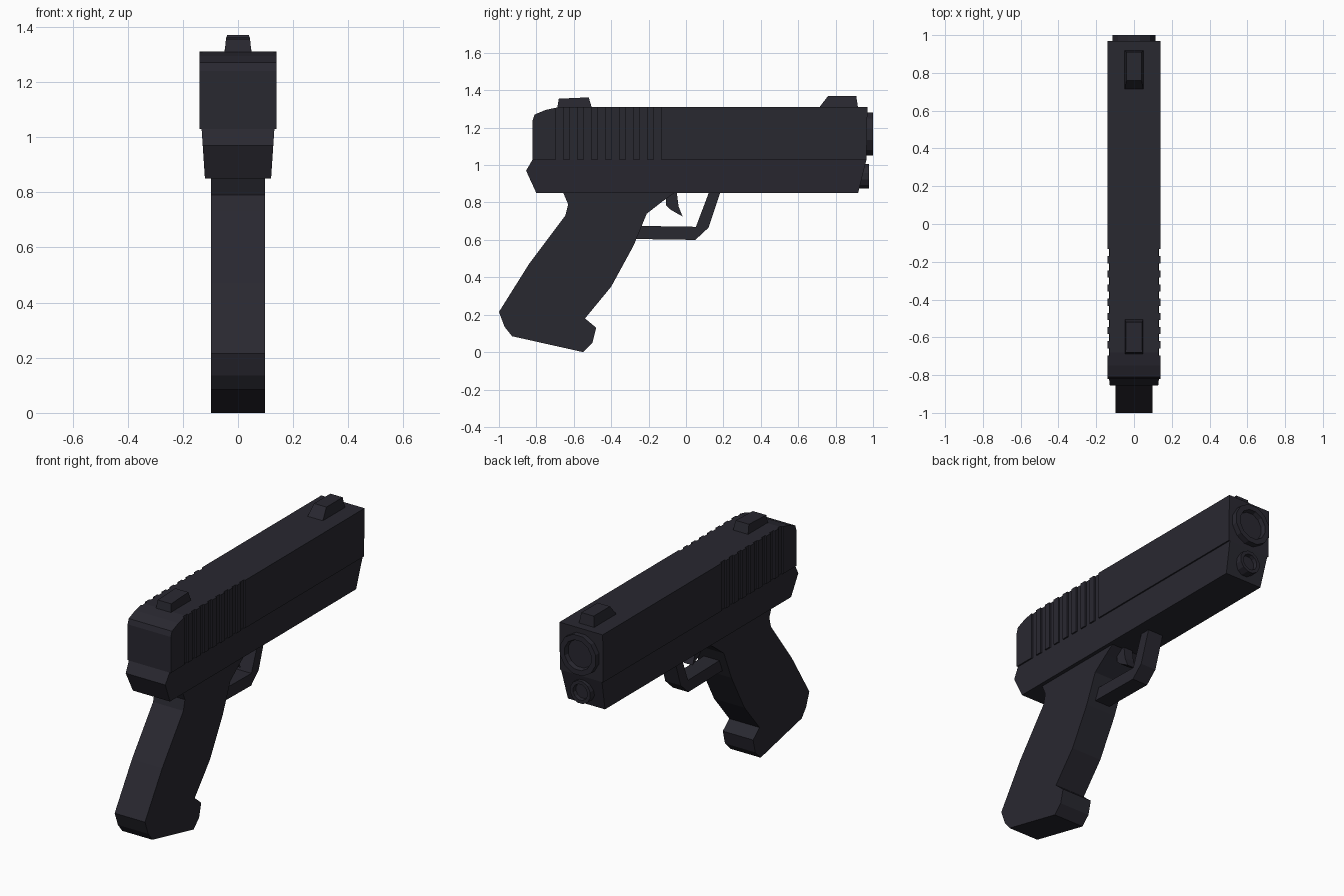
import bpy, bmesh
from math import cos, sin, pi

if "Cube" in bpy.data.objects:
    bpy.data.objects.remove(bpy.data.objects["Cube"])

mat = bpy.data.materials.new("dark_metal")
mat.diffuse_color = (0.022, 0.021, 0.03, 1)
mat.use_nodes = True
mat.node_tree.nodes["Principled BSDF"].inputs["Base Color"].default_value = mat.diffuse_color


def make_object(name, bm):
    bmesh.ops.recalc_face_normals(bm, faces=bm.faces)
    me = bpy.data.meshes.new(name)
    bm.to_mesh(me)
    bm.free()
    ob = bpy.data.objects.new(name, me)
    bpy.context.collection.objects.link(ob)
    me.materials.append(mat)
    return ob


def slab(name, profile, low, high=None):
    """Side profile (y, z) spread across x; half width runs from low (bottom) to high (top)."""
    high = low if high is None else high
    z0 = min(z for _, z in profile)
    z1 = max(z for _, z in profile)
    bm = bmesh.new()
    sides = []
    for s in (-1, 1):
        sides.append([bm.verts.new((s * (low + (high - low) * (z - z0) / (z1 - z0)), y, z))
                      for y, z in profile])
    n = len(profile)
    for side in sides:
        bm.faces.new(side)
    for i in range(n):
        j = (i + 1) % n
        bm.faces.new((sides[0][i], sides[0][j], sides[1][j], sides[1][i]))
    return make_object(name, bm)


def lathe(name, z, rings, n=12):
    """Rings of (radius, y) around a forward axis at height z, capped at both ends."""
    bm = bmesh.new()
    loops = [[bm.verts.new((r * cos(2 * pi * (k + .5) / n), y, z + r * sin(2 * pi * (k + .5) / n)))
              for k in range(n)] for r, y in rings]
    for a, b in zip(loops, loops[1:]):
        for k in range(n):
            m = (k + 1) % n
            bm.faces.new((a[k], a[m], b[m], b[k]))
    bm.faces.new(loops[0])
    bm.faces.new(loops[-1])
    return make_object(name, bm)


# Slide with vertical grip grooves cut into both sides
slide = slab("slide", [(-.82, 1.03), (-.82, 1.24), (-.81, 1.27), (-.75, 1.295), (-.68, 1.31),
                       (.97, 1.31), (.965, 1.03)], .14)
bm = bmesh.new()
for i in range(8):
    y = -.677 + i * .075
    for s in (-1, 1):
        cube = bmesh.ops.create_cube(bm, size=1)["verts"]
        bmesh.ops.scale(bm, verts=cube, vec=(.04, .037, .6))
        bmesh.ops.translate(bm, verts=cube, vec=(s * .15, y, 1.2))
cutter = make_object("groove_cutter", bm)
cutter.hide_render = True
cutter.hide_set(True)
mod = slide.modifiers.new("grooves", "BOOLEAN")
mod.operation = "DIFFERENCE"
mod.object = cutter
mod.solver = "EXACT"

# Tapered lower frame
slab("frame", [(-.80, .85), (-.855, .97), (-.82, 1.03), (.965, 1.03), (.92, .85)], .12, .132)

# Grip with flared toe
slab("grip", [(-.66, .86), (-.63, .79), (-.645, .73), (-.84, .47), (-1.0, .215), (-.97, .135),
              (-.93, .085), (-.55, 0), (-.50, .05), (-.48, .13), (-.54, .18), (-.40, .35),
              (-.28, .57), (-.21, .74), (-.12, .81), (-.05, .86)], .098)

# Trigger guard and trigger
slab("trigger_guard", [(-.28, .605), (.05, .60), (.12, .665), (.185, .86), (.125, .86),
                       (.053, .67), (-.26, .675)], .05)
slab("trigger", [(-.05, .86), (-.04, .78), (-.018, .725), (-.08, .76), (-.108, .785),
                 (-.108, .86)], .03)

# Sights
slab("front_sight", [(.71, 1.305), (.76, 1.37), (.91, 1.37), (.92, 1.305)], .05, .04)
slab("rear_sight", [(-.69, 1.295), (-.68, 1.355), (-.52, 1.362), (-.50, 1.295)], .05, .043)

# Muzzle ring and the smaller ring below it
lathe("muzzle_ring", 1.165, [(.119, .94), (.119, 1.0), (.088, 1.0), (.082, .975)])
lathe("lower_ring", .94, [(.067, .90), (.067, .978), (.047, .978), (.044, .955)])
